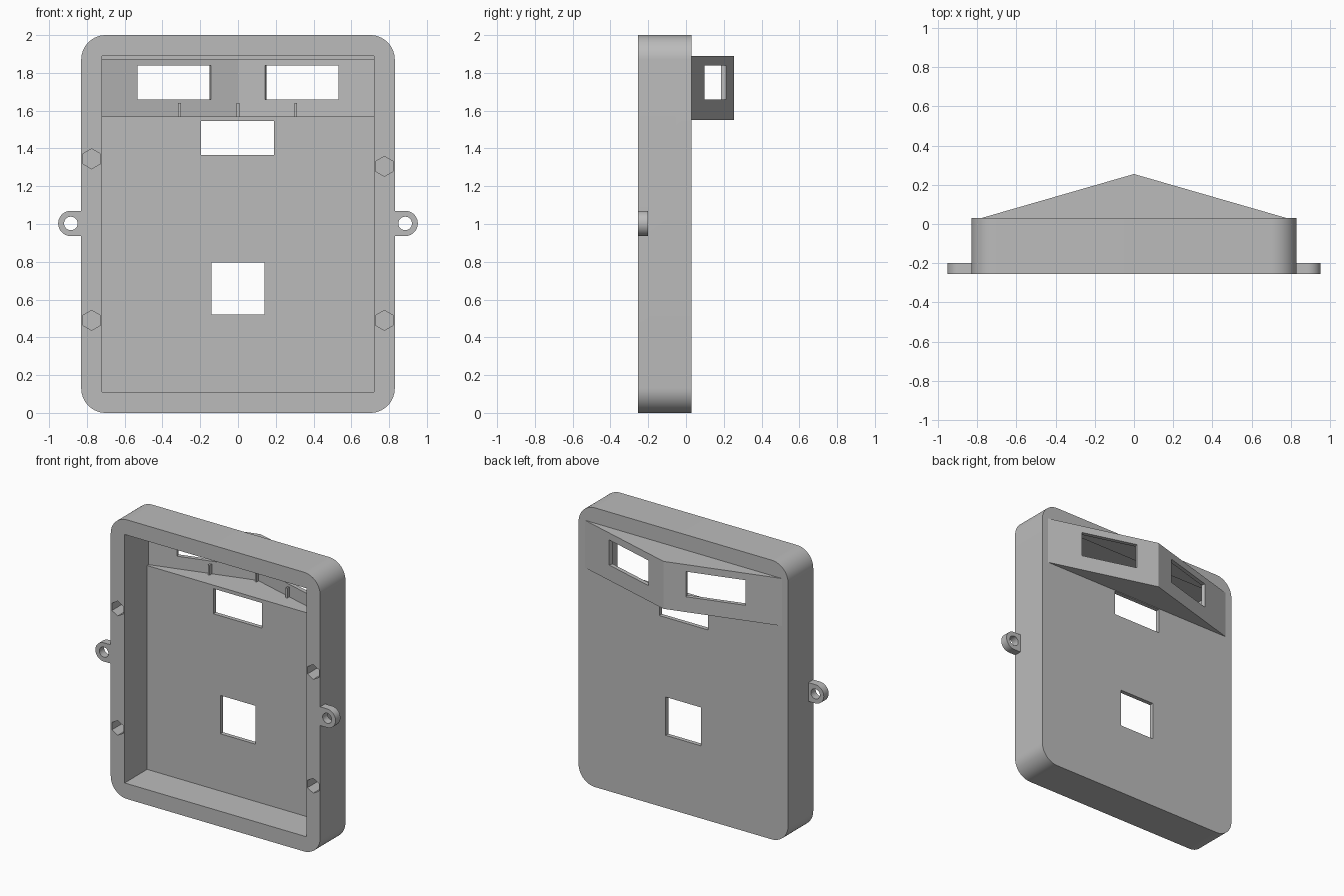
import bpy, bmesh, math
from mathutils import Vector

cube = bpy.data.objects.get("Cube")
if cube:
    bpy.data.objects.remove(cube, do_unlink=True)

FRONT, BACK, APEX, WALL = -0.255, 0.03, 0.255, 0.03
SLOPE = (APEX - BACK) / 0.78

grey = bpy.data.materials.new("plain grey")
grey.use_nodes = True
colour = (0.5, 0.5, 0.5, 1)
grey.diffuse_color = colour
grey.node_tree.nodes["Principled BSDF"].inputs["Base Color"].default_value = colour


def prism(name, outline, direction):
    """Extrude a closed outline of 3D points along a direction."""
    bm = bmesh.new()
    face = bm.faces.new([bm.verts.new(p) for p in outline])
    side = bmesh.ops.extrude_face_region(bm, geom=[face])["geom"]
    bmesh.ops.translate(bm, vec=Vector(direction),
                        verts=[v for v in side if isinstance(v, bmesh.types.BMVert)])
    bmesh.ops.recalc_face_normals(bm, faces=bm.faces)
    mesh = bpy.data.meshes.new(name)
    bm.to_mesh(mesh)
    bm.free()
    mesh.materials.append(grey)
    obj = bpy.data.objects.new(name, mesh)
    bpy.context.collection.objects.link(obj)
    return obj


def upright(name, outline, y0, y1):
    """Outline in x and z, running from y0 to y1."""
    return prism(name, [(x, y0, z) for x, z in outline], (0, y1 - y0, 0))


def block(name, x0, x1, y0, y1, z0, z1):
    return upright(name, [(x0, z0), (x1, z0), (x1, z1), (x0, z1)], y0, y1)


def arc(cx, cz, r, start, end, n):
    angles = [math.radians(start + (end - start) * i / n) for i in range(n + 1)]
    return [(cx + r * math.cos(a), cz + r * math.sin(a)) for a in angles]


def combine(target, other, operation):
    mod = target.modifiers.new("combine", "BOOLEAN")
    mod.operation, mod.solver, mod.object = operation, "EXACT", other
    bpy.context.view_layer.objects.active = target
    bpy.ops.object.modifier_apply(modifier=mod.name)
    bpy.data.objects.remove(other, do_unlink=True)


# Rounded case
R = 0.13
corners = [(0.83 - R, 2 - R, 0), (R - 0.83, 2 - R, 90), (R - 0.83, R, 180), (0.83 - R, R, 270)]
outline = [p for cx, cz, a in corners for p in arc(cx, cz, R, a, a + 90, 14)]
case = upright("case", outline, FRONT, BACK)

# Angled hood on the back
hood = [(-0.78, -0.1), (0.78, -0.1), (0.78, BACK), (0, APEX), (-0.78, BACK)]
combine(case, prism("hood", [(x, y, 1.55) for x, y in hood], (0, 0, 0.34)), "UNION")

# Open tray and hollow hood
combine(case, block("tray_cutter", -0.72, 0.72, -0.4, 0, 0.11, 1.89), "DIFFERENCE")
inner = APEX - WALL
edge = inner - SLOPE * 0.72
hollow = [(-0.72, -0.05), (0.72, -0.05), (0.72, edge), (0, inner), (-0.72, edge)]
combine(case, prism("hood_cutter", [(x, y, 1.57) for x, y in hollow], (0, 0, 0.30)), "DIFFERENCE")

# Openings in the back wall
combine(case, block("slot_cutter", -0.195, 0.19, -0.05, 0.1, 1.365, 1.545), "DIFFERENCE")
combine(case, block("square_cutter", -0.14, 0.14, -0.05, 0.1, 0.52, 0.795), "DIFFERENCE")

# Hood windows, cut square to each sloping face
for s in (-1, 1):
    normal = Vector((s * SLOPE, 1, 0)).normalized() * 0.1
    ends = [Vector((s * x, APEX - SLOPE * x, 0)) - normal / 2 for x in (0.15, 0.54)]
    rect = [ends[0] + Vector((0, 0, 1.66)), ends[1] + Vector((0, 0, 1.66)),
            ends[1] + Vector((0, 0, 1.84)), ends[0] + Vector((0, 0, 1.84))]
    combine(case, prism("window_cutter", rect, normal), "DIFFERENCE")

# Hexagonal sockets in the front rim
for x, z in ((-0.775, 1.345), (0.775, 1.305), (-0.775, 0.49), (0.775, 0.49)):
    hexagon = arc(x, z, 0.053, 30, 330, 5)
    combine(case, upright("socket_cutter", hexagon, FRONT - 0.1, FRONT + 0.12), "DIFFERENCE")

# Mounting ears with screw holes
for s, side in ((1, "left"), (-1, "right")):
    tab = arc(0.885, 1.003, 0.067, -90, 90, 20) + [(0.8, 1.07), (0.8, 0.936)]
    ear = upright(side + "_ear", [(s * x, z) for x, z in tab], FRONT, -0.2)
    hole = arc(s * 0.885, 1.003, 0.036, 0, 345, 23)
    combine(ear, upright("hole_cutter", hole, -0.4, 0), "DIFFERENCE")
    combine(case, ear, "UNION")

# Small ribs inside the hood
for x in (-0.31, 0, 0.305):
    y = inner - SLOPE * abs(x)
    combine(case, block("rib", x - 0.007, x + 0.007, y - 0.025, y + 0.012, 1.56, 1.64), "UNION")

bpy.ops.object.select_all(action="DESELECT")
case.select_set(True)
bpy.context.view_layer.objects.active = case
bpy.ops.object.shade_smooth_by_angle(angle=math.radians(12))
